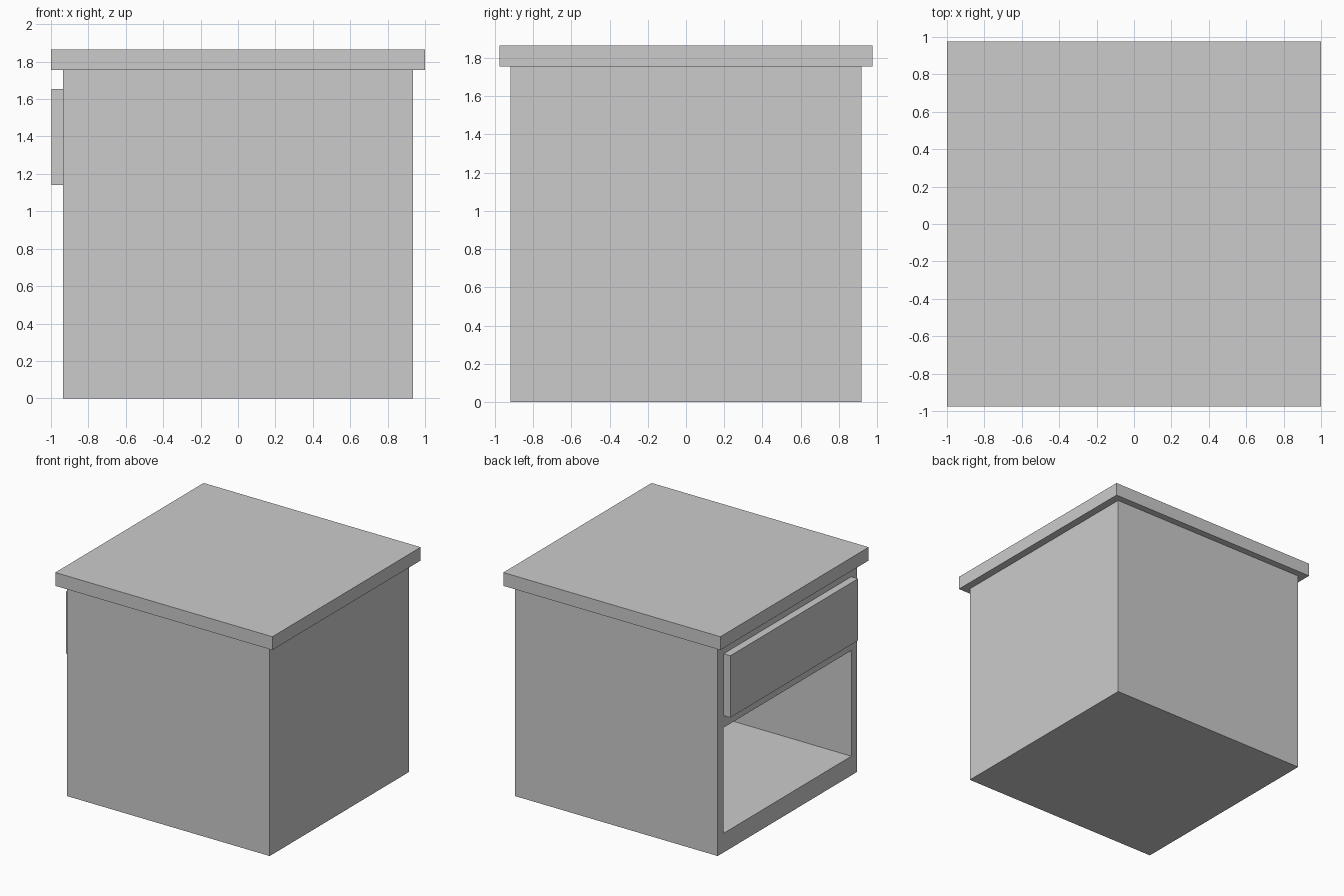
import bpy
import bmesh

if "Cube" in bpy.data.objects:
    bpy.data.objects.remove(bpy.data.objects["Cube"])


def box(name, x, y, z):
    """Box spanning the given (min, max) ranges."""
    bm = bmesh.new()
    bmesh.ops.create_cube(bm, size=1)
    for v in bm.verts:
        v.co = [r[0] if c < 0 else r[1] for c, r in zip(v.co, (x, y, z))]
    mesh = bpy.data.meshes.new(name)
    bm.to_mesh(mesh)
    bm.free()
    obj = bpy.data.objects.new(name, mesh)
    bpy.context.collection.objects.link(obj)
    return obj


BODY_X, BODY_Y, BODY_TOP = 0.935, 0.918, 1.755
INNER_Y = 0.84

# Cabinet body with an open compartment on the -x side
body = box("cabinet_body", (-BODY_X, BODY_X), (-BODY_Y, BODY_Y), (0, BODY_TOP))
cutter = box("compartment_cutter", (-1.2, 0.855), (-INNER_Y, INNER_Y), (0.16, 1.04))
cut = body.modifiers.new("compartment", 'BOOLEAN')
cut.operation = 'DIFFERENCE'
cut.solver = 'EXACT'
cut.object = cutter
bpy.context.view_layer.objects.active = body
bpy.ops.object.modifier_apply(modifier=cut.name)
bpy.data.objects.remove(cutter)

# Overhanging top
box("table_top", (-1, 1), (-0.976, 0.976), (BODY_TOP, 1.866))

# Drawer front standing proud of the body
box("drawer_front", (-0.997, -BODY_X), (-INNER_Y, INNER_Y), (1.14, 1.655))
